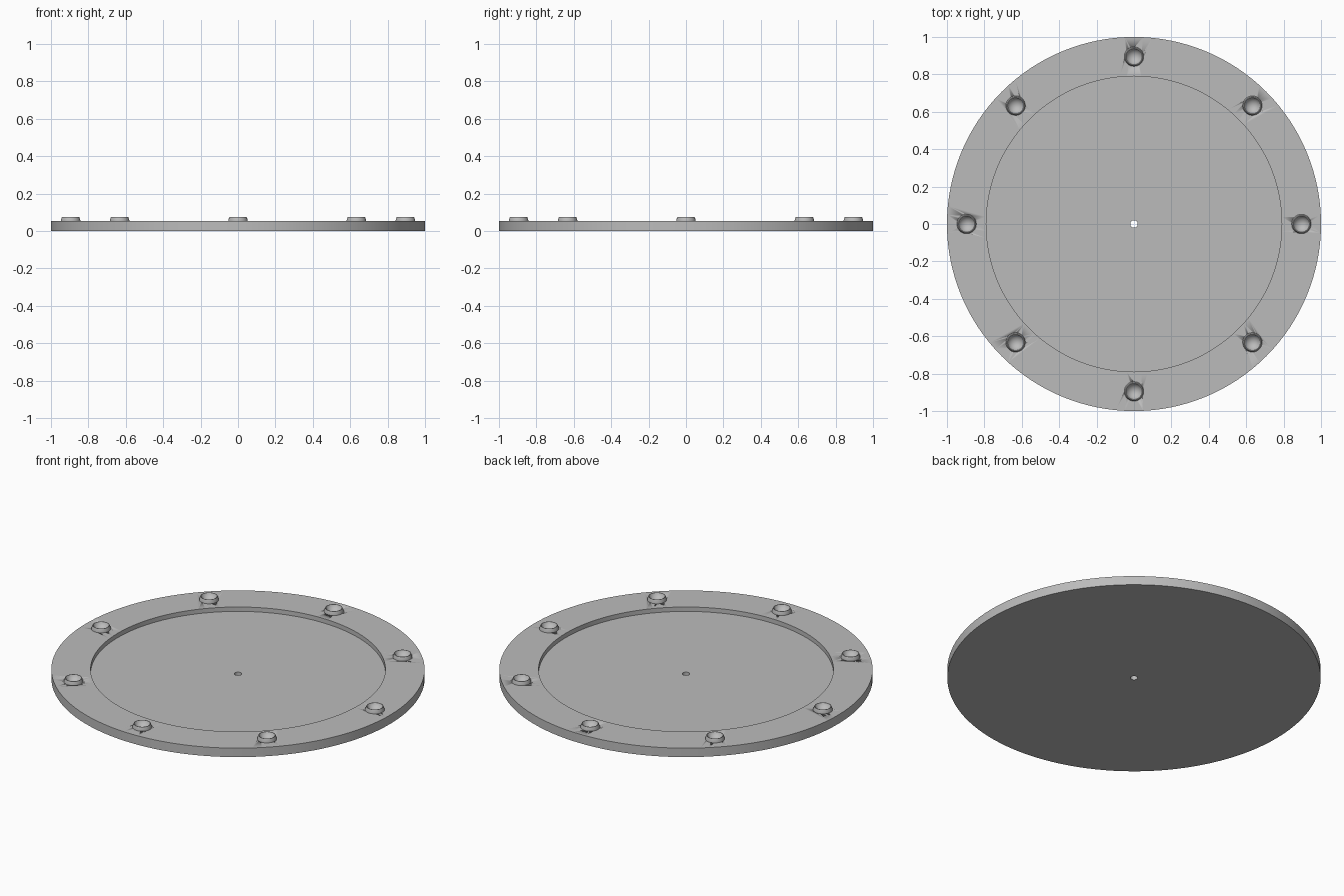
import bpy, bmesh, math

cube = bpy.data.objects.get("Cube")
if cube:
    bpy.data.objects.remove(cube, do_unlink=True)

grey = bpy.data.materials.new("plain grey")
grey.use_nodes = True
colour = (0.5, 0.5, 0.5, 1)
grey.diffuse_color = colour
grey.node_tree.nodes["Principled BSDF"].inputs["Base Color"].default_value = colour

PLATE_TOP = 0.053


def lathe(name, profile, steps, closed=False):
    """Spin an (r, z) profile around the z axis."""
    bm = bmesh.new()
    verts = [bm.verts.new((r, 0, z)) for r, z in profile]
    pairs = list(zip(verts, verts[1:]))
    if closed:
        pairs.append((verts[-1], verts[0]))
    edges = [bm.edges.new(p) for p in pairs]
    bmesh.ops.spin(bm, geom=verts + edges, cent=(0, 0, 0), axis=(0, 0, 1),
                   angle=math.tau, steps=steps, use_merge=False)
    bmesh.ops.remove_doubles(bm, verts=bm.verts, dist=1e-5)
    bmesh.ops.recalc_face_normals(bm, faces=bm.faces)
    mesh = bpy.data.meshes.new(name)
    bm.to_mesh(mesh)
    bm.free()
    mesh.materials.append(grey)
    obj = bpy.data.objects.new(name, mesh)
    bpy.context.collection.objects.link(obj)
    bpy.ops.object.select_all(action="DESELECT")
    obj.select_set(True)
    bpy.context.view_layer.objects.active = obj
    bpy.ops.object.shade_smooth_by_angle(angle=math.radians(30))
    return obj


# Round plate with a raised rim, recessed floor and centre hole
lathe("plate", [(0.02, 0), (1, 0), (1, PLATE_TOP), (0.79, PLATE_TOP),
                (0.79, 0.027), (0.02, 0.027)], 128, closed=True)

# Tapered stud with a spherical dimple in its top
RIM, DEPTH, TOP = 0.043, 0.03, 0.075
ball = (RIM ** 2 + DEPTH ** 2) / (2 * DEPTH)
sweep = math.asin(RIM / ball)
dimple = [(ball * math.sin(sweep * t), TOP - DEPTH + ball * (1 - math.cos(sweep * t)))
          for t in (1 - i / 8 for i in range(9))]
stud = lathe("stud", [(0.052, PLATE_TOP - 0.001), (0.052, 0.058), (0.046, TOP)] + dimple, 40)

# The dimple reaches below the rim surface, so sink matching sockets into the plate
cutter = lathe("socket_cutter", [(0, 0.035), (0.048, 0.035), (0.048, 0.1), (0, 0.1)], 40)
cutter_mesh = cutter.data
bpy.data.objects.remove(cutter)
ring = bmesh.new()
for i in range(8):
    a = i * math.tau / 8
    x, y = 0.895 * math.cos(a), 0.895 * math.sin(a)
    part = stud if i == 0 else stud.copy()
    if i:
        bpy.context.collection.objects.link(part)
    part.name = f"stud_{i + 1}"
    part.location = (x, y, 0)
    start = len(ring.verts)
    ring.from_mesh(cutter_mesh)
    ring.verts.ensure_lookup_table()
    bmesh.ops.translate(ring, verts=ring.verts[start:], vec=(x, y, 0))
sockets = bpy.data.meshes.new("socket_cutters")
ring.to_mesh(sockets)
ring.free()
helper = bpy.data.objects.new("socket_cutters", sockets)
bpy.context.collection.objects.link(helper)
helper.hide_render = True
helper.hide_viewport = True
cut = bpy.data.objects["plate"].modifiers.new("sockets", "BOOLEAN")
cut.operation = "DIFFERENCE"
cut.solver = "EXACT"
cut.object = helper
